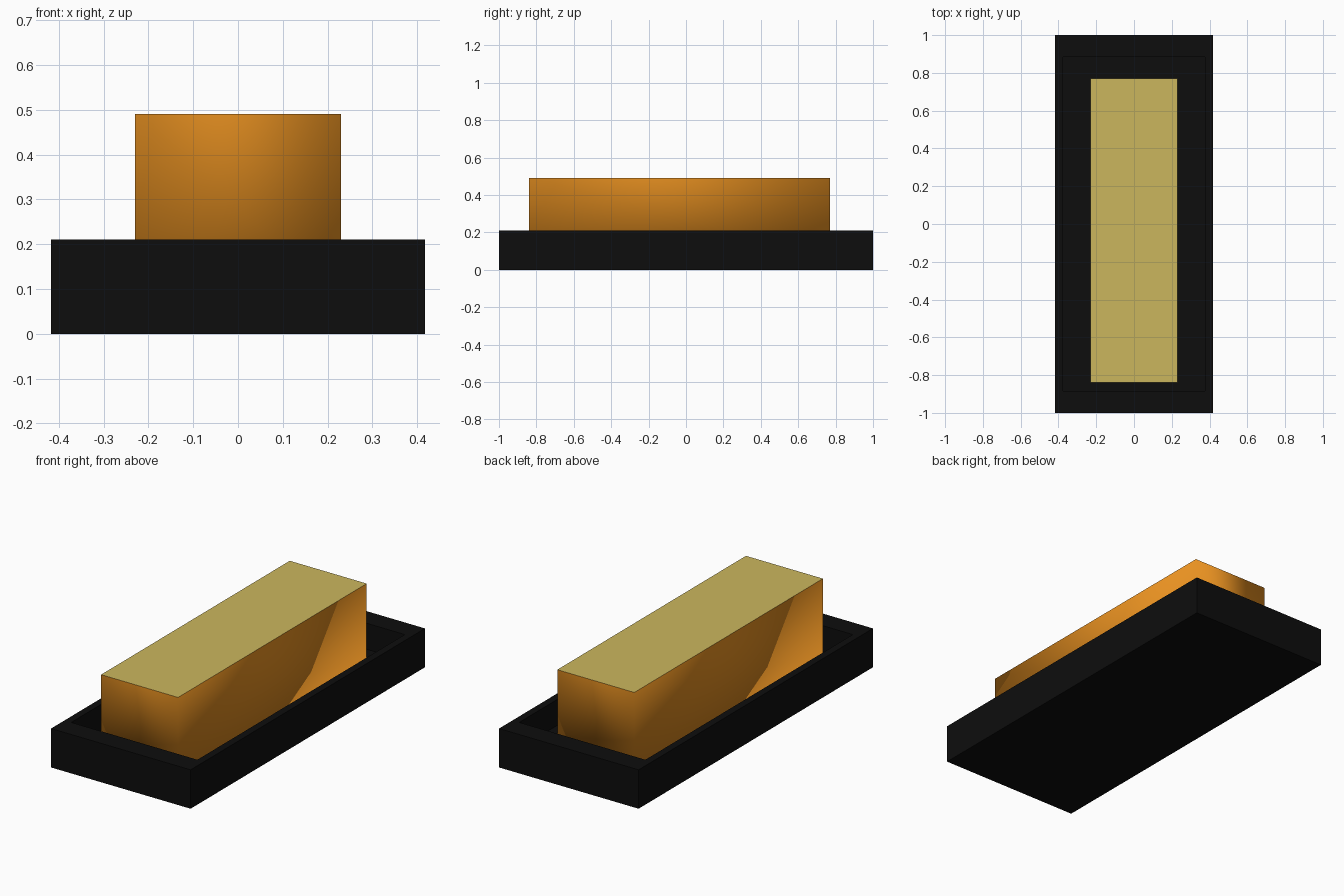
import bpy, bmesh
from mathutils import Matrix

if "Cube" in bpy.data.objects:
    bpy.data.objects.remove(bpy.data.objects["Cube"])


def material(name, color):
    m = bpy.data.materials.new(name)
    m.diffuse_color = (*color, 1)
    m.use_nodes = True
    m.node_tree.nodes["Principled BSDF"].inputs["Base Color"].default_value = m.diffuse_color
    return m


def box(bm, lo, hi):
    size = [b - a for a, b in zip(lo, hi)]
    mid = [(a + b) / 2 for a, b in zip(lo, hi)]
    mat = Matrix.Translation(mid) @ Matrix.Diagonal((*size, 1))
    bmesh.ops.create_cube(bm, size=1, matrix=mat)


def top_face(bm):
    return max(bm.faces, key=lambda f: f.calc_center_median().z)


def finish(bm, name, mats):
    me = bpy.data.meshes.new(name)
    bm.to_mesh(me)
    bm.free()
    for m in mats:
        me.materials.append(m)
    ob = bpy.data.objects.new(name, me)
    bpy.context.collection.objects.link(ob)
    return ob


X, Y, H = 0.417, 1.0, 0.21
RIM_X, RIM_Y, FLOOR = 0.04, 0.115, 0.07

# Tray: solid box, top face extruded in place, narrowed to the rim, then sunk
bm = bmesh.new()
box(bm, (-X, -Y, 0), (X, Y, H))
for sx, sy, dz in (((X - RIM_X) / X, (Y - RIM_Y) / Y, 0), (1, 1, FLOOR - H)):
    face = top_face(bm) if dz == 0 else inner
    inner = bmesh.ops.extrude_discrete_faces(bm, faces=[face])["faces"][0]
    bmesh.ops.scale(bm, vec=(sx, sy, 1), verts=inner.verts)
    bmesh.ops.translate(bm, vec=(0, 0, dz), verts=inner.verts)
finish(bm, "tray", [material("black", (0.004, 0.004, 0.004))])

# Block: smooth orange sides, flat pale yellow top behind a sharp edge
bm = bmesh.new()
box(bm, (-0.23, -0.84, FLOOR), (0.23, 0.77, 0.49))
for f in bm.faces:
    f.smooth = True
top = top_face(bm)
top.material_index = 1
top.smooth = False
for e in top.edges:
    e.smooth = False
finish(bm, "block", [material("orange", (0.8, 0.28, 0.015)),
                     material("pale_yellow", (0.6, 0.47, 0.11))])
